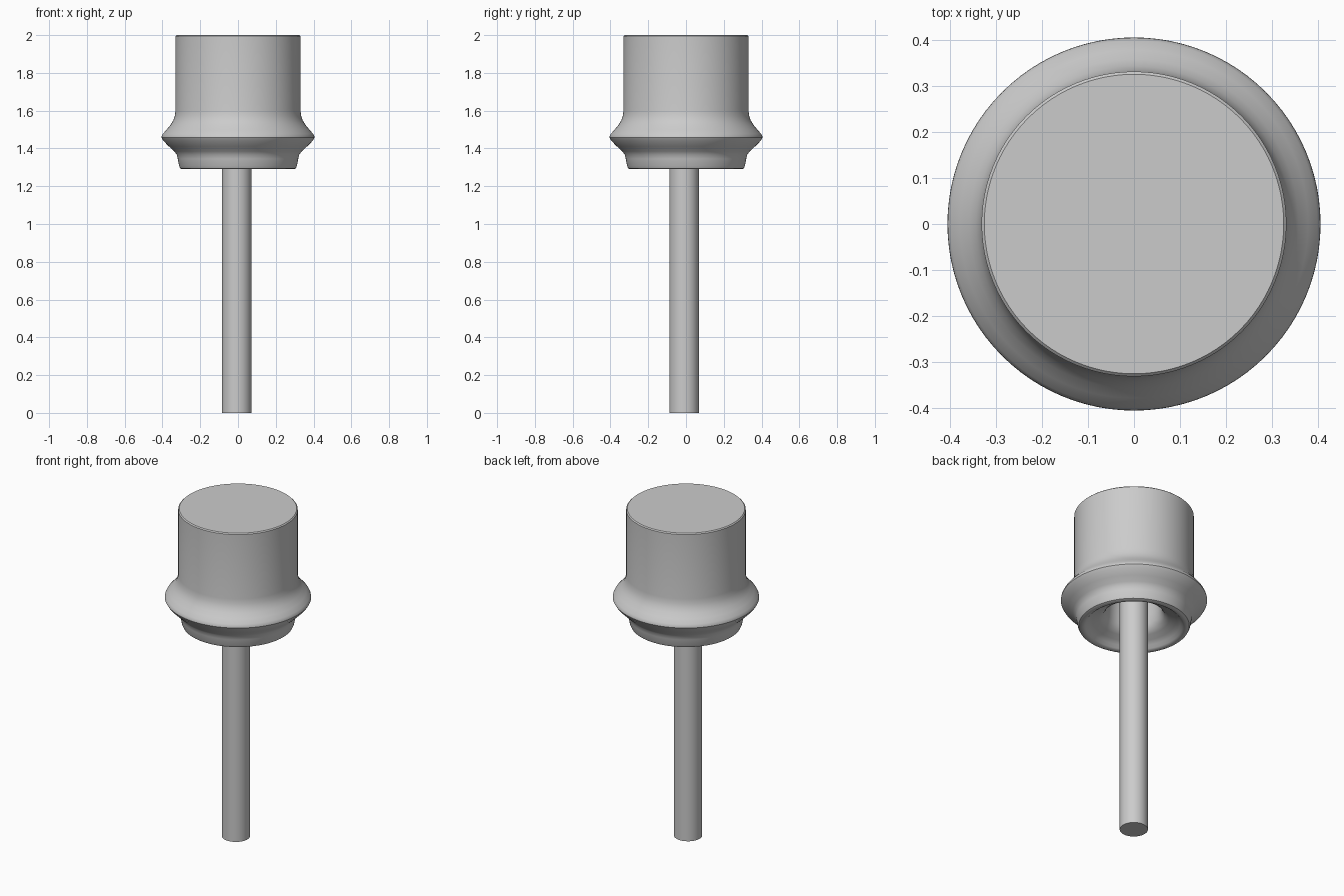
import bpy, bmesh, math

if "Cube" in bpy.data.objects:
    bpy.data.objects.remove(bpy.data.objects["Cube"])

SEGMENTS = 96


def lathe(name, profile, centre=(0, 0)):
    """Revolve an (r, z) profile about a vertical axis; r = 0 makes a pole."""
    bm = bmesh.new()
    rings = []
    for r, z in profile:
        count = 1 if r == 0 else SEGMENTS
        rings.append([bm.verts.new((r * math.cos(2 * math.pi * i / SEGMENTS),
                                    r * math.sin(2 * math.pi * i / SEGMENTS), z))
                      for i in range(count)])
    for a, b in zip(rings, rings[1:]):
        for i in range(SEGMENTS):
            j = (i + 1) % SEGMENTS
            quad = [a[i % len(a)], a[j % len(a)], b[j % len(b)], b[i % len(b)]]
            bm.faces.new(list(dict.fromkeys(quad)))
    bmesh.ops.recalc_face_normals(bm, faces=bm.faces)
    mesh = bpy.data.meshes.new(name)
    bm.to_mesh(mesh)
    bm.free()
    obj = bpy.data.objects.new(name, mesh)
    bpy.context.collection.objects.link(obj)
    obj.location = (centre[0], centre[1], 0)
    bpy.ops.object.select_all(action='DESELECT')
    obj.select_set(True)
    bpy.context.view_layer.objects.active = obj
    bpy.ops.object.shade_smooth_by_angle(angle=math.radians(35))
    return obj


# Head: flat-topped drum, flared collar, rounded lip and hollow underside
lathe("head", [
    (0, 2.0), (0.325, 2.0), (0.331, 1.994), (0.331, 1.60),
    (0.335, 1.572), (0.343, 1.548), (0.357, 1.525), (0.378, 1.50),
    (0.398, 1.477), (0.404, 1.465), (0.405, 1.457), (0.395, 1.44),
    (0.365, 1.41), (0.338, 1.385), (0.324, 1.367), (0.319, 1.345),
    (0.312, 1.308), (0.306, 1.295), (0.295, 1.29), (0.28, 1.29),
    (0.268, 1.297), (0.255, 1.312), (0.23, 1.328), (0.195, 1.342),
    (0.17, 1.36), (0.155, 1.39), (0.15, 1.44), (0.145, 1.52),
    (0.12, 1.55), (0, 1.55),
])

# Stem: plain rod set very slightly off the head's axis
lathe("stem", [(0, 0), (0.078, 0), (0.078, 1.58), (0, 1.58)], (-0.007, -0.01))
